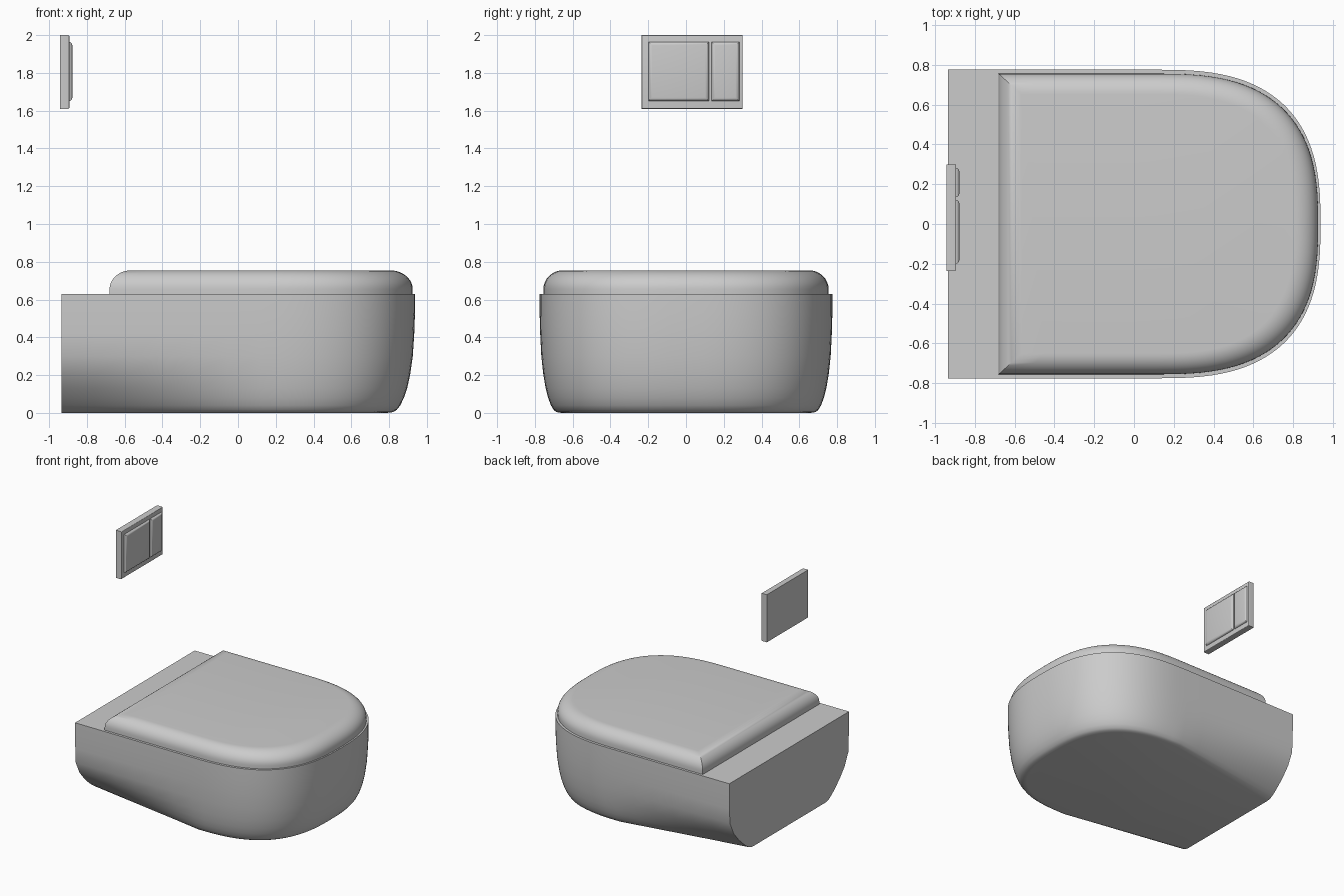
import bpy, bmesh
from math import sin, cos, pi

if "Cube" in bpy.data.objects:
    bpy.data.objects.remove(bpy.data.objects["Cube"])

ARC = 56
E = 2 / 2.7   # squareness of the nose curve


def d_ring(back, start, nose, half, z, tuck=0.0):
    """D-shaped outline: square back corners (optionally tucked in), superelliptic nose."""
    steps = 6
    side = [(back + (start - back) * i / steps, half - tuck * (1 - i / steps))
            for i in range(steps)]
    pts = [(x, -y, z) for x, y in side]
    for i in range(ARC + 1):
        t = -pi / 2 + pi * i / ARC
        c, s = max(cos(t), 0.0), sin(t)
        if i in (0, ARC):
            c = 0.0
        pts.append((start + (nose - start) * c ** E,
                    half * abs(s) ** E * (1 if s > 0 else -1), z))
    pts += [(x, y, z) for x, y in reversed(side)]
    return pts


def finish(name, bm, angle=0.7):
    bmesh.ops.recalc_face_normals(bm, faces=bm.faces)
    me = bpy.data.meshes.new(name)
    bm.to_mesh(me)
    bm.free()
    ob = bpy.data.objects.new(name, me)
    bpy.context.collection.objects.link(ob)
    bpy.ops.object.select_all(action='DESELECT')
    ob.select_set(True)
    bpy.context.view_layer.objects.active = ob
    bpy.ops.object.shade_smooth_by_angle(angle=angle)
    return ob


def loft(name, rings):
    """Skin a stack of equal outlines and cap both ends."""
    bm = bmesh.new()
    rows = [[bm.verts.new(p) for p in r] for r in rings]
    n = len(rows[0])
    for a, b in zip(rows, rows[1:]):
        for i in range(n):
            j = (i + 1) % n
            bm.faces.new((a[i], a[j], b[j], b[i]))
    bm.faces.new(rows[0])
    bm.faces.new(rows[-1])
    return finish(name, bm)


def slab(name, x, y, z, bevel):
    """Box with its front (+x) edges rounded."""
    bm = bmesh.new()
    bmesh.ops.create_cube(bm, size=1)
    for v in bm.verts:
        for k, (lo, hi) in enumerate((x, y, z)):
            v.co[k] = hi if v.co[k] > 0 else lo
    edges = [e for e in bm.edges if all(v.co.x > x[1] - 1e-4 for v in e.verts)]
    bmesh.ops.bevel(bm, geom=edges, offset=bevel, segments=4, profile=0.5,
                    affect='EDGES')
    return finish(name, bm)


# Wall-hung bowl, tucked in towards the underside, more so at the wall
bowl = [(0, .115), (.004, .09), (.015, .075), (.04, .06), (.08, .045),
        (.13, .032), (.2, .02), (.3, .009), (.42, .003), (.53, 0), (.63, 0)]
loft("bowl", [d_ring(-.935, .12, .937 - 1.3 * d, .775 - d, z,
                     .19 * max(0, 1 - z / .28) ** 1.3) for z, d in bowl])

# Closed lid with a rounded top edge
lid = [(.63, 0)]
for i in range(11):
    t = i / 10 * pi / 2
    lid.append((.655 + .1 * sin(t), .105 * (1 - cos(t))))
loft("lid", [d_ring(-.68 + 1.1 * d, .12, .925 - 1.15 * d, .755 - d, z)
             for z, d in lid])

# Flush plate on the wall with two buttons
slab("flush_plate", (-.943, -.893), (-.235, .3), (1.61, 2.0), .006)
for name, y in (("large_flush_button", (-.2, .122)),
                ("small_flush_button", (.134, .283))):
    slab(name, (-.91, -.877), y, (1.65, 1.965), .02)
